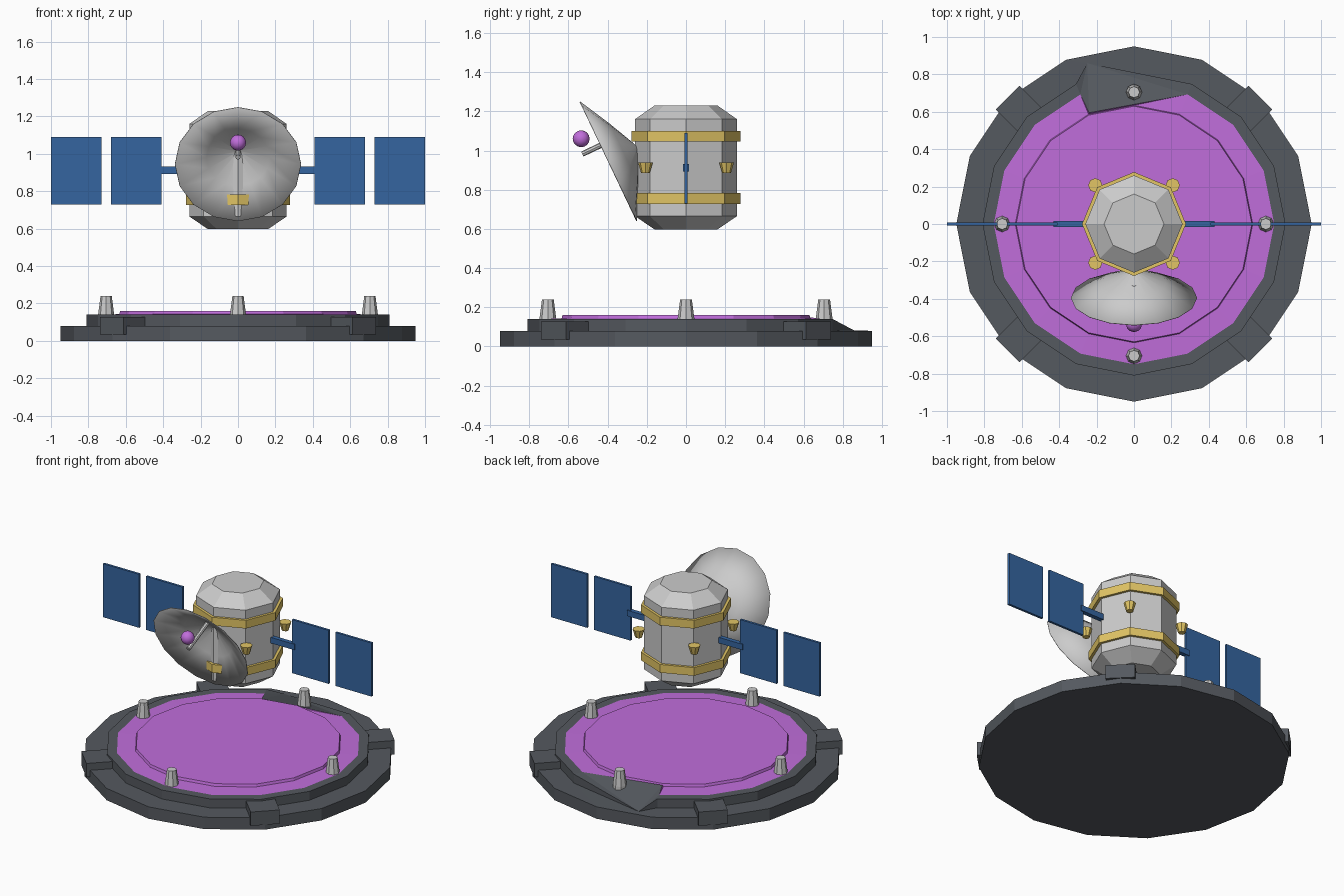
import bpy, bmesh, math
from mathutils import Vector, Matrix

if "Cube" in bpy.data.objects:
    bpy.data.objects.remove(bpy.data.objects["Cube"])


def material(name, rgb):
    m = bpy.data.materials.new(name)
    m.diffuse_color = (*rgb, 1)
    m.use_nodes = True
    m.node_tree.nodes["Principled BSDF"].inputs["Base Color"].default_value = m.diffuse_color
    return m


DARK = material("dark_metal", (0.09, 0.10, 0.115))
PURPLE = material("purple_glow", (0.53, 0.155, 0.71))
GOLD = material("gold", (0.76, 0.56, 0.13))
BLUE = material("solar_blue", (0.035, 0.13, 0.35))


def finish(name, bm, mat=None, matrix=None):
    bmesh.ops.recalc_face_normals(bm, faces=bm.faces)
    me = bpy.data.meshes.new(name)
    bm.to_mesh(me)
    bm.free()
    ob = bpy.data.objects.new(name, me)
    bpy.context.collection.objects.link(ob)
    if matrix:
        ob.matrix_world = matrix
    if mat:
        me.materials.append(mat)
    return ob


def lathe(name, profile, n, mat=None, matrix=None, moved=None, caps=True):
    """Revolve (radius, z) points; moved = {ring: position} shifts its rear vertex."""
    bm = bmesh.new()
    rings = []
    for r, z in profile:
        rings.append([bm.verts.new((r * math.cos(math.tau * i / n),
                                    r * math.sin(math.tau * i / n), z)) for i in range(n)])
    for a, b in zip(rings, rings[1:]):
        for i in range(n):
            j = (i + 1) % n
            bm.faces.new((a[i], a[j], b[j], b[i]))
    if caps:
        bm.faces.new(rings[0][::-1])
        bm.faces.new(rings[-1])
    bmesh.ops.recalc_face_normals(bm, faces=bm.faces)
    for k, pos in (moved or {}).items():
        rings[k][n // 4].co = pos
    if moved:
        bmesh.ops.triangulate(bm, faces=bm.faces)
    return finish(name, bm, mat, matrix)


def box(name, lo, hi, mat=None, matrix=None):
    lo, hi = Vector(lo), Vector(hi)
    bm = bmesh.new()
    bmesh.ops.create_cube(bm, size=1)
    for v in bm.verts:
        v.co = (lo + hi) / 2 + v.co * (hi - lo)
    return finish(name, bm, mat, matrix)


# Stepped landing pad with its sloped notch at the rear
notch, lip = (-0.25, 0.86, 0.081), (-0.24, 0.595, 0.155)
lathe("pad_base", [(0.95, 0), (0.95, 0.08), (0.81, 0.08), (0.81, 0.14), (0.75, 0.14), (0.75, 0.06)],
      16, DARK, moved={2: notch, 3: notch, 4: lip, 5: (-0.24, 0.595, 0.06)})
lathe("pad_glow", [(0.75, 0.05), (0.75, 0.14), (0.635, 0.143), (0.63, 0.16)],
      16, PURPLE, moved={0: (-0.24, 0.595, 0.05), 1: lip})

# Clamps on the diagonals and posts on the axes
for i in range(4):
    box(f"pad_clamp_{i}", (0.76, -0.09, 0.035), (0.955, 0.09, 0.128), DARK,
        Matrix.Rotation(math.radians(45 + 90 * i), 4, 'Z'))
    a = math.radians(90 * i)
    lathe(f"pad_post_{i}", [(0.043, 0.10), (0.043, 0.14), (0.03, 0.24)], 8, None,
          Matrix.Translation((0.705 * math.cos(a), 0.705 * math.sin(a), 0)))

# Eight-sided body with gold bands
lathe("satellite_body", [(0.16, 0.597), (0.26, 0.665), (0.26, 1.16), (0.16, 1.23)], 8)
for name, z in (("lower_band", 0.727), ("upper_band", 1.045)):
    lathe(name, [(0.278, z), (0.278, z + 0.055)], 8, GOLD)

# Thrusters
for sx in (-1, 1):
    for sy in (-1, 1):
        lathe(f"thruster_{sx}_{sy}", [(0.022, 0.885), (0.038, 0.94)], 8, GOLD,
              Matrix.Translation((0.207 * sx, 0.207 * sy, 0)))

# Solar wings
for s, side in ((-1, "left"), (1, "right")):
    for part, x0, x1, y, z0, z1 in (("arm", 0.23, 0.43, 0.015, 0.893, 0.932),
                                    ("inner_panel", 0.408, 0.68, 0.008, 0.73, 1.09),
                                    ("outer_panel", 0.73, 1.0, 0.008, 0.73, 1.09)):
        box(f"{side}_{part}", (min(s * x0, s * x1), -y, z0), (max(s * x0, s * x1), y, z1), BLUE)

# Dish: local z points out of the opening, forward and down
normal = Vector((0, -0.903, -0.43)).normalized()
up = Vector((0, -0.43, 0.903)).normalized()
side = up.cross(normal)
frame = Matrix((side, up, normal)).transposed().to_4x4()
frame.translation = (0, -0.395, 0.945)
dish = lathe("dish", [(0.338, 0), (0.17, -0.088), (0.012, -0.162), (0.0005, -0.165)],
             16, None, frame, caps=False)
dish.data.shade_smooth()
shell = dish.modifiers.new("shell", 'SOLIDIFY')
shell.thickness = 0.004

# Feed strut and ball
lathe("feed_strut", [(0.014, -0.12), (0.014, 0.105)], 8, None,
      frame @ Matrix.Translation((0, 0.091, 0)))
bm = bmesh.new()
bmesh.ops.create_uvsphere(bm, u_segments=12, v_segments=8, radius=0.043)
ball = finish("feed_ball", bm, PURPLE, Matrix.Translation((0, -0.535, 1.06)))
ball.data.shade_smooth()
